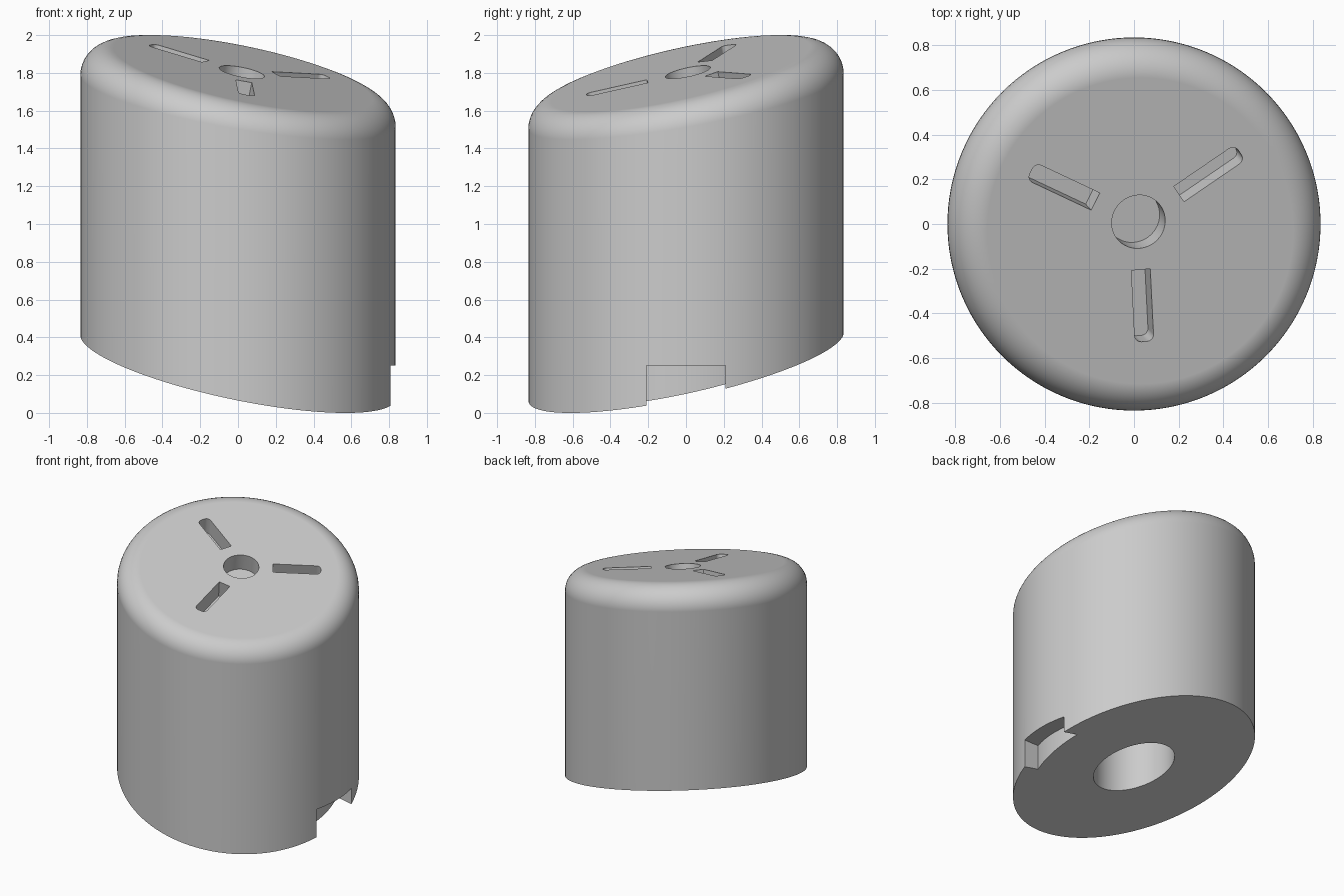
import bpy, bmesh, math
from mathutils import Vector, Matrix

if "Cube" in bpy.data.objects:
    bpy.data.objects.remove(bpy.data.objects["Cube"])

RADIUS, FILLET = 0.835, 0.15
SLOPE_X, SLOPE_Y = -0.2, 0.215
BOTTOM, TOP = 0.245, 1.806
SIDES, STEPS = 128, 10
normal = Vector((-SLOPE_X, -SLOPE_Y, 1)).normalized()

grey = bpy.data.materials.new("light_grey")
grey.use_nodes = True
colour = (0.6, 0.6, 0.6, 1)
grey.diffuse_color = colour
grey.node_tree.nodes["Principled BSDF"].inputs["Base Color"].default_value = colour


def plane_point(x, y, height):
    """Point on the slanted plane whose centre is at the given height."""
    return Vector((x, y, height + SLOPE_X * x + SLOPE_Y * y))


def make_object(name, bm):
    bmesh.ops.recalc_face_normals(bm, faces=bm.faces)
    mesh = bpy.data.meshes.new(name)
    bm.to_mesh(mesh)
    bm.free()
    mesh.materials.append(grey)
    obj = bpy.data.objects.new(name, mesh)
    bpy.context.collection.objects.link(obj)
    return obj


def prism(name, outline, low, high, matrix=Matrix()):
    """Extrude a flat outline between two heights, then place it."""
    bm = bmesh.new()
    face = bm.faces.new([bm.verts.new((x, y, low)) for x, y in outline])
    made = bmesh.ops.extrude_face_region(bm, geom=[face])["geom"]
    verts = [v for v in made if isinstance(v, bmesh.types.BMVert)]
    bmesh.ops.translate(bm, verts=verts, vec=(0, 0, high - low))
    bm.transform(matrix)
    return make_object(name, bm)


def arc(cx, cy, radius, start, end, count):
    return [(cx + radius * math.cos(math.radians(start + (end - start) * i / count)),
             cy + radius * math.sin(math.radians(start + (end - start) * i / count)))
            for i in range(count + 1)]


def circle(radius, count):
    return arc(0, 0, radius, 0, 360, count)[:-1]


# Body: upright wall between two slanted planes, rolling fillet on the top rim
bm = bmesh.new()
rings = [[] for _ in range(STEPS + 2)]
for i in range(SIDES):
    a = math.tau * i / SIDES
    out = Vector((math.cos(a), math.sin(a), 0))
    rings[0].append(bm.verts.new(plane_point(*(out.xy * RADIUS), BOTTOM)))
    inner = out.xy * (RADIUS - FILLET)
    rise = FILLET / normal.z
    centre = plane_point(*inner, TOP) - Vector((0, 0, rise))
    for k in range(STEPS + 1):
        rings[k + 1].append(bm.verts.new(centre + out.slerp(normal, k / STEPS) * FILLET))
for lower, upper in zip(rings, rings[1:]):
    for i in range(SIDES):
        j = (i + 1) % SIDES
        bm.faces.new((lower[i], lower[j], upper[j], upper[i]))
bm.faces.new(rings[0])
bm.faces.new(rings[-1])
body = make_object("slanted_body", bm)

# Blind centre hole and three slots, square to the slanted top
tilt = normal.to_track_quat('Z', 'Y').to_matrix().to_4x4()
level = Vector((0, 0, 1)).rotation_difference(normal).to_matrix().to_4x4()
top_frame = Matrix.Translation(plane_point(0.02, 0.01, TOP)) @ level
DEPTH = 0.13
cutters = [prism("hole_cutter", circle(0.122, 48), -DEPTH, 0.3, top_frame)]
near, far, half, corner = 0.22, 0.55, 0.043, 0.03
slot = [(near, half), (near, -half)]
slot += arc(far - corner, corner - half, corner, -90, 0, 5)
slot += arc(far - corner, half - corner, corner, 0, 90, 5)
for turn in (34, 154, 274):
    spin = Matrix.Rotation(math.radians(turn), 4, 'Z')
    cutters.append(prism("slot_cutter", slot, -DEPTH, 0.3, top_frame @ spin))

# Upright bore in the base
cutters.append(prism("bore_cutter", circle(0.28, 64), -0.5, 1.2))

# Curved notch in the left lower rim
half_angle = math.degrees(math.asin(0.21 / 0.72))
notch = arc(0, 0, 0.72, -half_angle, half_angle, 16) + [(1, 0.21), (1, -0.21)]
cutters.append(prism("notch_cutter", notch, -0.5, 0.25))

bpy.ops.object.select_all(action='DESELECT')
body.select_set(True)
bpy.context.view_layer.objects.active = body
for cutter in cutters:
    cutter.hide_render = True
    cut = body.modifiers.new("cut", 'BOOLEAN')
    cut.operation = 'DIFFERENCE'
    cut.solver = 'EXACT'
    cut.object = cutter
    bpy.ops.object.modifier_apply(modifier=cut.name)
    bpy.data.objects.remove(cutter)

# Smooth wall and fillet, flat caps
bpy.ops.object.shade_smooth_by_angle(angle=math.radians(30))
weighted = body.modifiers.new("even_normals", 'WEIGHTED_NORMAL')
weighted.keep_sharp = True
